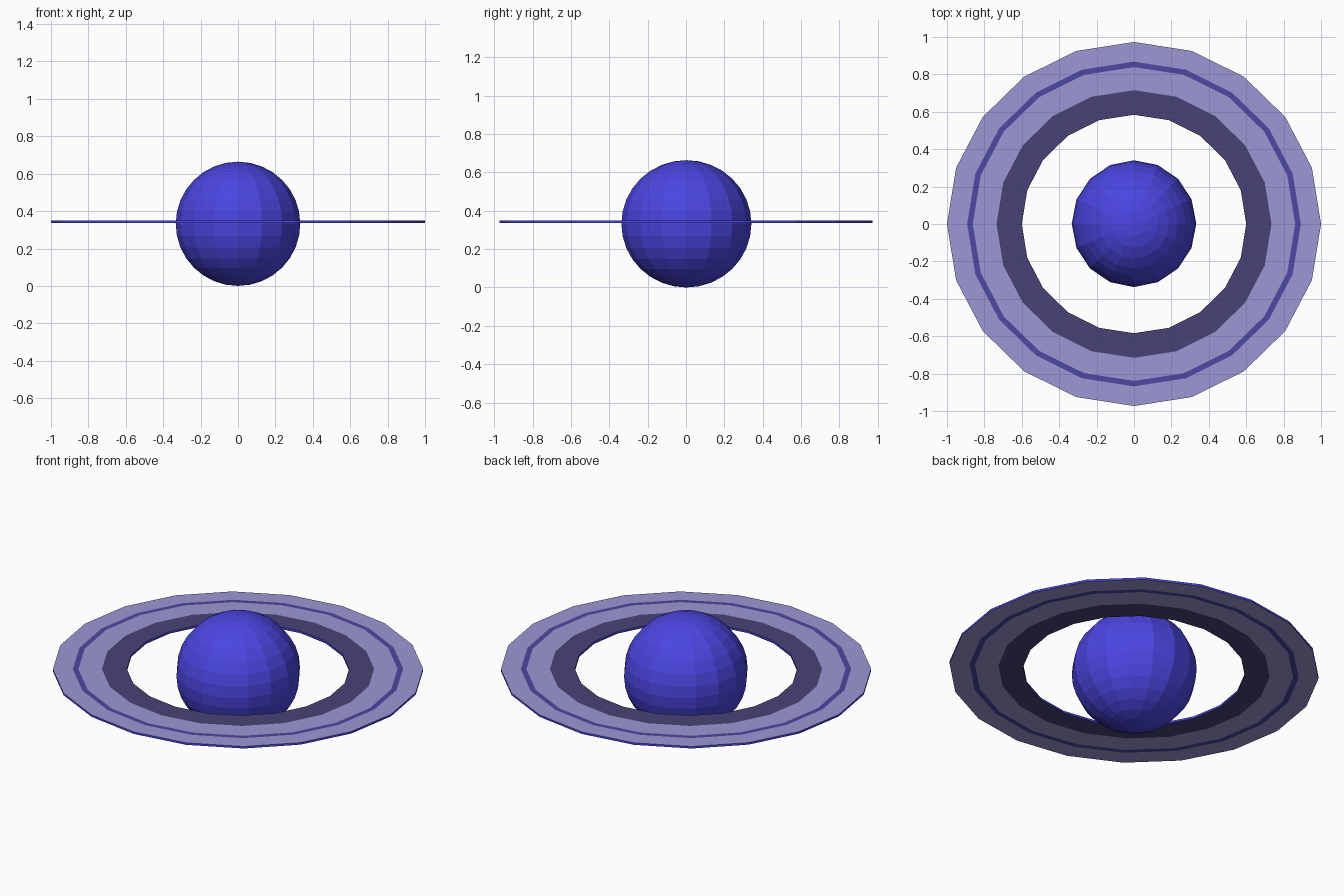
import bpy, bmesh, math

if "Cube" in bpy.data.objects:
    bpy.data.objects.remove(bpy.data.objects["Cube"])

def material(name, rgb):
    m = bpy.data.materials.new(name)
    m.diffuse_color = (*rgb, 1)
    m.use_nodes = True
    m.node_tree.nodes["Principled BSDF"].inputs["Base Color"].default_value = m.diffuse_color
    return m

blue = material("planet_blue", (0.07, 0.06, 0.75))
pale = material("pale_lilac", (0.33, 0.31, 0.66))
stripe = material("stripe_violet", (0.075, 0.065, 0.36))
dark = material("dark_violet", (0.065, 0.055, 0.18))

def finish(name, bm, mats):
    bmesh.ops.recalc_face_normals(bm, faces=bm.faces[:])
    me = bpy.data.meshes.new(name)
    bm.to_mesh(me)
    bm.free()
    for m in mats:
        me.materials.append(m)
    ob = bpy.data.objects.new(name, me)
    bpy.context.collection.objects.link(ob)
    return ob

# Faceted planet
bm = bmesh.new()
bmesh.ops.create_uvsphere(bm, u_segments=16, v_segments=16, radius=1)
bmesh.ops.scale(bm, vec=(0.333, 0.339, 0.332), verts=bm.verts[:])
planet = finish("planet", bm, [blue])
planet.location = (0, 0.002, 0.332)

# Flat banded ring: a closed profile swept around 20 sides
SIDES, Y_SCALE, Z, HALF = 20, 0.973, 0.343, 0.006
radii = [0.6, 0.735, 0.862, 0.892, 1.0]
bands = [3, 1, 2, 1]
profile = [(r, Z + HALF) for r in radii] + [(r, Z - HALF) for r in reversed(radii)]
slots = bands + [0] + bands[::-1] + [0]

bm = bmesh.new()
loops = []
for i in range(SIDES):
    a = 2 * math.pi * i / SIDES
    loops.append([bm.verts.new((r * math.cos(a), r * math.sin(a) * Y_SCALE, z))
                  for r, z in profile])
n = len(profile)
for i in range(SIDES):
    p, q = loops[i], loops[(i + 1) % SIDES]
    for j in range(n):
        k = (j + 1) % n
        bm.faces.new((p[j], p[k], q[k], q[j])).material_index = slots[j]
finish("ring", bm, [blue, pale, stripe, dark])
